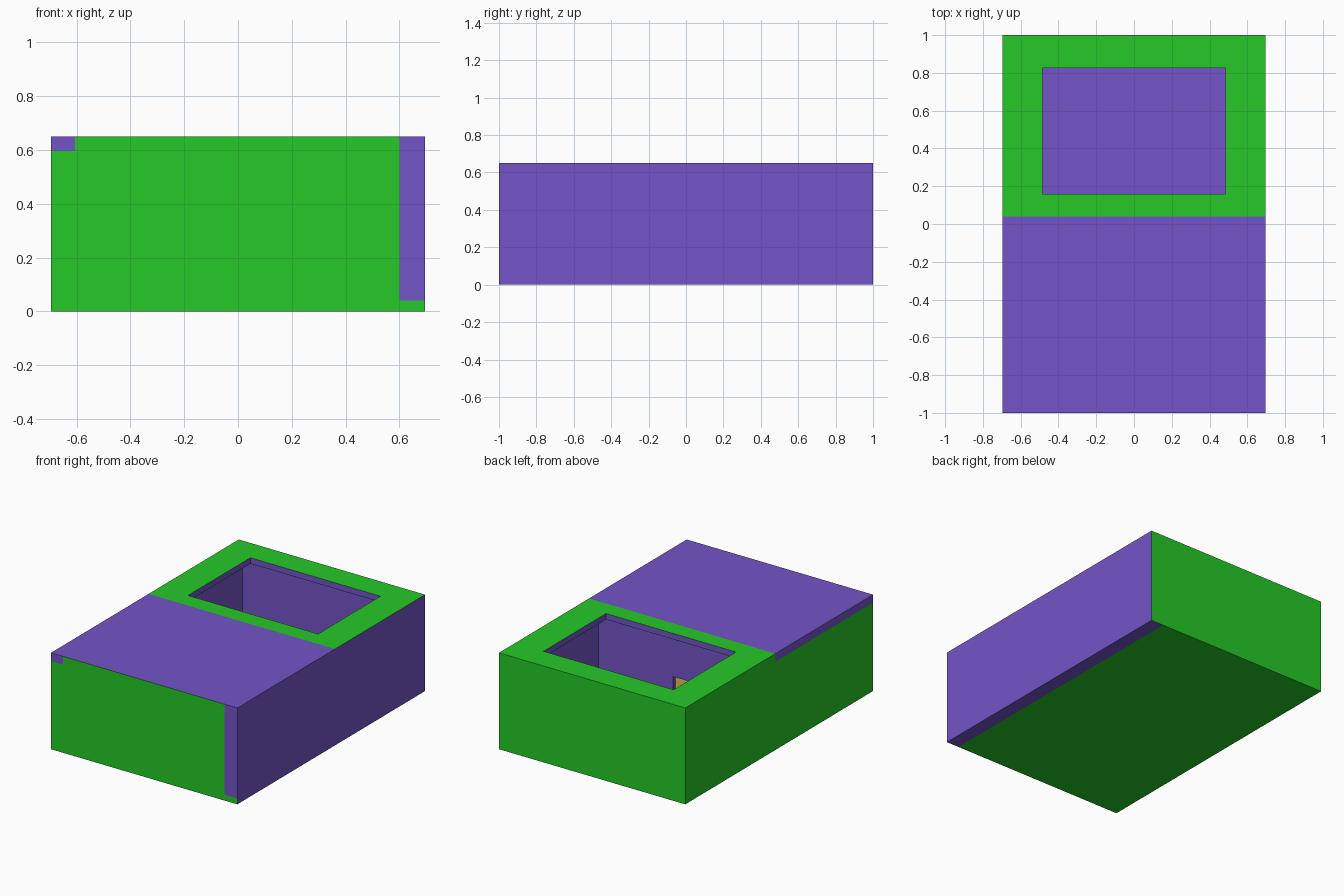
import bpy, bmesh
from mathutils import Vector

if "Cube" in bpy.data.objects:
    bpy.data.objects.remove(bpy.data.objects["Cube"])


def material(name, rgb):
    m = bpy.data.materials.new(name)
    m.diffuse_color = (*rgb, 1)
    m.use_nodes = True
    m.node_tree.nodes["Principled BSDF"].inputs["Base Color"].default_value = m.diffuse_color
    return m


PURPLE = material("purple_paint", (0.174, 0.089, 0.578))
GREEN = material("green_paint", (0.019, 0.584, 0.021))
YELLOW = material("yellow_door", (0.75, 0.56, 0.09))
AXES = {"+x": (1, 0, 0), "-x": (-1, 0, 0), "+y": (0, 1, 0),
        "-y": (0, -1, 0), "+z": (0, 0, 1), "-z": (0, 0, -1)}


def finish(name, bm, mats):
    me = bpy.data.meshes.new(name)
    bm.to_mesh(me)
    bm.free()
    for m in mats:
        me.materials.append(m)
    ob = bpy.data.objects.new(name, me)
    bpy.context.collection.objects.link(ob)
    return ob


def box(name, x, y, z, green="", base=PURPLE):
    """Box from (min, max) ranges; sides listed in green get green paint."""
    bm = bmesh.new()
    bmesh.ops.create_cube(bm, size=1)
    for v in bm.verts:
        v.co = [r[0] if c < 0 else r[1] for c, r in zip(v.co, (x, y, z))]
    bm.normal_update()
    for f in bm.faces:
        f.material_index = int(any(f.normal.dot(Vector(AXES[s])) > 0.9 for s in green.split()))
    return finish(name, bm, (base, GREEN))


X, XL, XR = 0.695, -0.605, 0.60      # outer half width, inner wall faces
FLOOR, TOP, SPLIT = 0.04, 0.65, 0.04

# floor, with the strip below the right wall
box("floor", (-X, XR), (-1, 1), (0, FLOOR), "-x -y +y -z")
box("right_sill", (XR, X), (-1, 1), (0, FLOOR), "-y +y")

# side walls of the front and back rooms
for room, y, top in (("front", (-1, SPLIT), 0.595), ("back", (SPLIT, 1), 0.61)):
    box(room + "_left_wall", (-X, XL), y, (FLOOR, top), "-x -y +y")
    box(room + "_right_wall", (XR, X), y, (FLOOR, top), "+y")

# end walls
box("front_wall", (XL, XR), (-1, -0.91), (FLOOR, TOP), "-y")
box("back_wall", (XL, XR), (0.91, 1), (FLOOR, 0.61), "+y")

# closed front roof with its two edge strips
box("front_roof", (XL, XR), (-0.91, SPLIT), (0.595, TOP))
box("front_roof_left_edge", (-X, XL), (-1, SPLIT), (0.595, TOP))
box("front_roof_right_edge", (XR, X), (-1, SPLIT), (0.595, TOP))

# partition with an inset door
PY = (-0.015, 0.075)
D0, D1, DH = -0.2, 0.045, 0.31
box("partition_left", (XL, D0), PY, (FLOOR, 0.61))
box("partition_right", (D1, XR), PY, (FLOOR, 0.61))
box("partition_lintel", (D0, D1), PY, (DH, 0.61))
box("door", (D0, D1), (0.015, 0.045), (FLOOR, DH), base=YELLOW)

# back roof with a skylight opening
bm = bmesh.new()
rings = []
for z in (0.61, TOP):
    for x, y0, y1 in ((X, SPLIT, 1), (0.485, 0.16, 0.825)):
        rings.append([bm.verts.new((a, b, z)) for a, b in
                      ((-x, y0), (x, y0), (x, y1), (-x, y1))])
lo_out, lo_in, hi_out, hi_in = rings
for i in range(4):
    j = (i + 1) % 4
    for a, b, mat in ((hi_out, hi_in, 1), (lo_in, lo_out, 0),
                      (lo_out, hi_out, 0 if i == 1 else 1), (hi_in, lo_in, 0)):
        bm.faces.new((a[i], a[j], b[j], b[i])).material_index = mat
bmesh.ops.recalc_face_normals(bm, faces=bm.faces)
finish("back_roof", bm, (PURPLE, GREEN))
